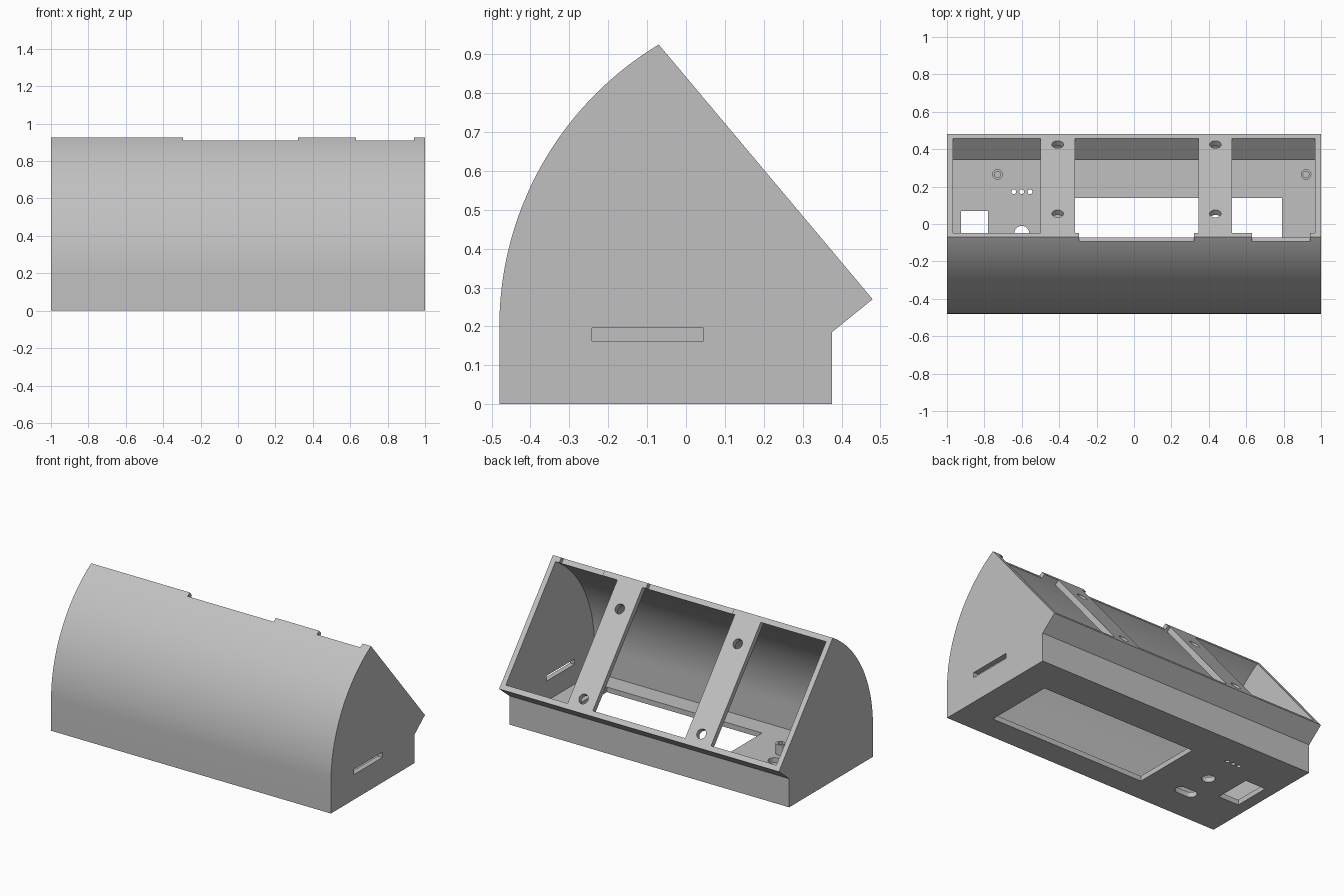
import bpy, bmesh, math
from mathutils import Vector

if "Cube" in bpy.data.objects:
    bpy.data.objects.remove(bpy.data.objects["Cube"])

T = 0.033                                   # wall thickness
R, CY, CZ = 0.846, 0.366, 0.2               # curved front wall
APEX, TIP = Vector((-0.07, 0.925)), Vector((0.48, 0.27))
U = (TIP - APEX).normalized()               # down the sloped face
N = Vector((-U.y, U.x))                     # out of the sloped face

plastic = bpy.data.materials.new("grey plastic")
plastic.diffuse_color = (0.53, 0.53, 0.53, 1)
plastic.use_nodes = True
plastic.node_tree.nodes["Principled BSDF"].inputs["Base Color"].default_value = plastic.diffuse_color


def prism(name, pts, a, b, axis="x"):
    """Extrude a 2D outline from a to b along x (outline in yz) or z (outline in xy)."""
    place = (lambda p, h: (h, p[0], p[1])) if axis == "x" else (lambda p, h: (p[0], p[1], h))
    bm = bmesh.new()
    lo = [bm.verts.new(place(p, a)) for p in pts]
    hi = [bm.verts.new(place(p, b)) for p in pts]
    bm.faces.new(lo)
    bm.faces.new(hi)
    for i in range(len(pts)):
        j = (i + 1) % len(pts)
        bm.faces.new((lo[i], lo[j], hi[j], hi[i]))
    return finish(name, bm)


def finish(name, bm):
    bmesh.ops.recalc_face_normals(bm, faces=bm.faces)
    me = bpy.data.meshes.new(name)
    bm.to_mesh(me)
    bm.free()
    me.materials.append(plastic)
    ob = bpy.data.objects.new(name, me)
    bpy.context.collection.objects.link(ob)
    return ob


def cut(target, cutter):
    bpy.context.view_layer.objects.active = target
    m = target.modifiers.new("cut", "BOOLEAN")
    m.operation, m.solver, m.object = "DIFFERENCE", "EXACT", cutter
    bpy.ops.object.modifier_apply(modifier=m.name)
    bpy.data.objects.remove(cutter)


def arc(r, a0, a1, n):
    return [(CY - r * math.cos(a0 + (a1 - a0) * i / n),
             CZ + r * math.sin(a0 + (a1 - a0) * i / n)) for i in range(n + 1)]


def rect(x0, x1, y0, y1):
    return [(x0, y0), (x1, y0), (x1, y1), (x0, y1)]


def oval(x, y, r, half=0, n=32):
    """Circle, or slot when half > 0."""
    return [(x + r * math.cos(t) + math.copysign(half, math.cos(t)), y + r * math.sin(t))
            for t in (2 * math.pi * (i + 0.5) / n for i in range(n))]


def slope(s0, s1, d0, d1):
    """Rectangle in the frame of the sloped face: s along it, d below it."""
    return [tuple(APEX + U * s - N * d) for s, d in ((s0, d0), (s1, d0), (s1, d1), (s0, d1))]


# Housing body
end = math.atan2(APEX.y - CZ, CY - APEX.x)
housing = prism("housing", [(-0.48, 0)] + arc(R, 0, end, 40)
                + [tuple(TIP), (0.375, 0.185), (0.375, 0)], -1, 1)

# Cavity, leaving two cross bars under the sloped face
cavity = prism("cavity", [(CY - R + T, T)] + arc(R - T, 0, end + 0.15, 44)
               + [(0.62, 0.427), (0.342, 0.201), (0.342, T)], -1 + T, 1 - T)
BARS = ((-0.5, -0.315), (0.345, 0.525))
for x0, x1 in BARS:
    cut(cavity, prism("bar_block", slope(-0.3, 1.3, -0.4, 0.035), x0, x1))
cut(housing, cavity)

# Notches in the top edge
for x0, x1 in ((-0.295, 0.32), (0.63, 0.94)):
    cut(housing, prism("notch", slope(-0.1, 0.045, -0.1, 0.028), x0, x1))

# Screw holes in the cross bars
for x in (-0.408, 0.435):
    for y in (0.055, 0.425):
        p = APEX + U * ((y - APEX.x) / U.x)
        bm = bmesh.new()
        bmesh.ops.create_cone(bm, cap_ends=True, segments=32, radius1=0.031,
                              radius2=0.031, depth=0.1)
        hole = finish("screw_hole", bm)
        rot = Vector((0, N.x, N.y)).to_track_quat("Z", "Y").to_matrix().to_4x4()
        hole.data.transform(rot)
        hole.data.transform(rot.Translation((x, p.x, p.y)))
        cut(housing, hole)

# Floor openings: screen, small window, button, oval port, indicator holes
floor = [rect(-0.32, 0.79, -0.32, 0.14), rect(-0.925, -0.78, -0.17, 0.07),
         oval(-0.6, -0.05, 0.04), oval(-0.6, -0.25, 0.036, 0.036)]
floor += [oval(x, 0.172, 0.013, n=20) for x in (-0.643, -0.6, -0.556)]
for outline in floor:
    cut(housing, prism("opening", outline, -0.05, 0.08, "z"))

# Card slot in the right wall
cut(housing, prism("card_slot", rect(-0.242, 0.045, 0.162, 0.196), 0.9, 1.1))

# Mounting posts on the floor
posts = []
for x, y, h in ((-0.73, 0.265, 0.1), (0.92, 0.265, 0.1), (-0.57, -0.15, 0.1)):
    post = prism("mounting_post", oval(x, y, 0.028, n=24), T - 0.005, h, "z")
    cut(post, prism("bore", oval(x, y, 0.016, n=24), T + 0.001, h + 0.1, "z"))
    posts.append(post)

for ob in [housing] + posts:
    bpy.ops.object.select_all(action="DESELECT")
    ob.select_set(True)
    bpy.context.view_layer.objects.active = ob
    bpy.ops.object.shade_smooth_by_angle(angle=math.radians(30))
